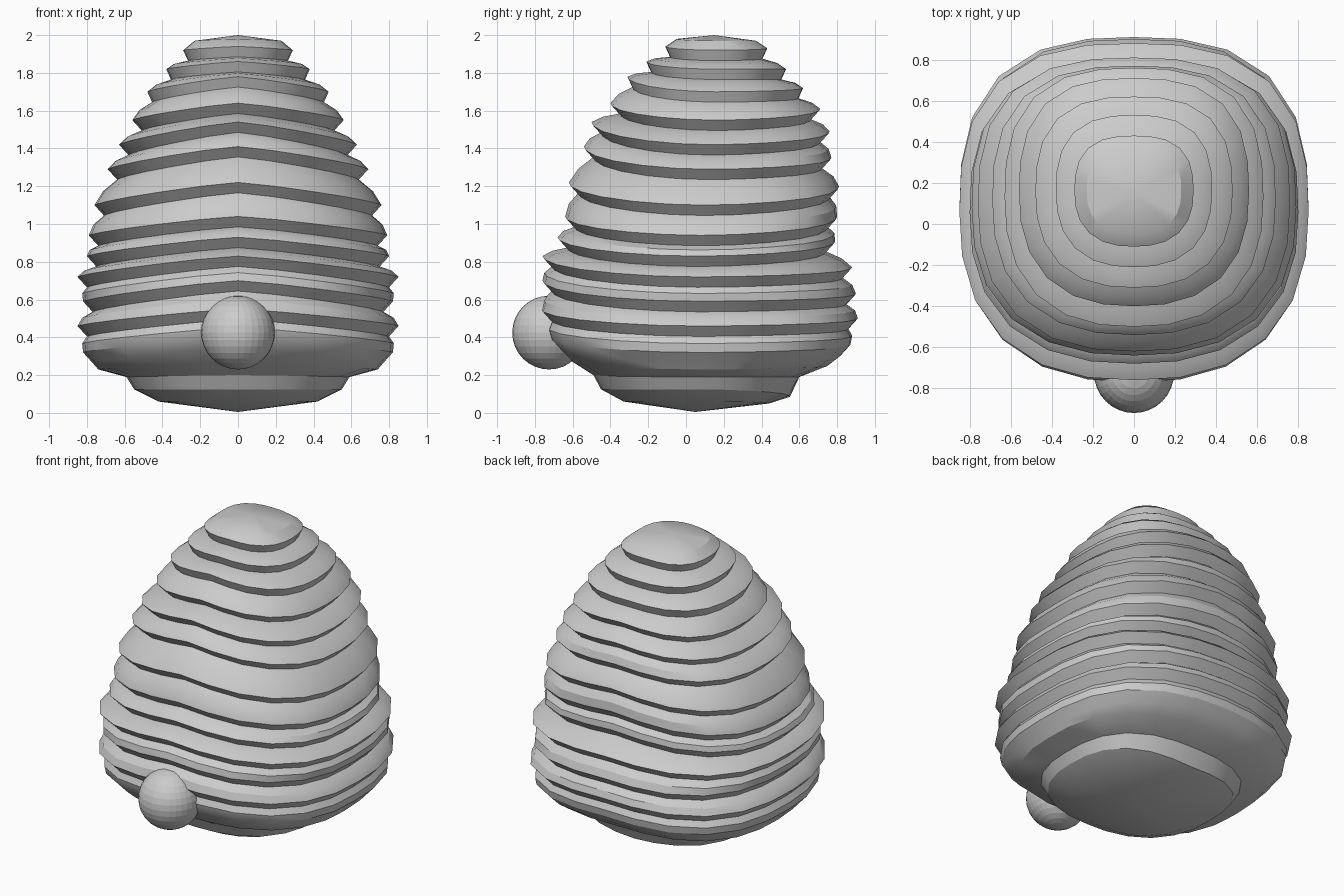
import bpy, bmesh, math

if "Cube" in bpy.data.objects:
    bpy.data.objects.remove(bpy.data.objects["Cube"])

SIDES = 24

# Ridges from top to bottom: side height, half width, front y, back y, front lift, back lift
RIDGES = [
    (1.92, 0.29, -0.11, 0.43, 0.02, 0.01),
    (1.82, 0.38, -0.21, 0.53, 0.04, 0.00),
    (1.70, 0.48, -0.31, 0.62, 0.08, 0.02),
    (1.55, 0.56, -0.40, 0.71, 0.09, 0.06),
    (1.42, 0.63, -0.50, 0.76, 0.12, 0.07),
    (1.29, 0.69, -0.54, 0.77, 0.12, 0.06),
    (1.10, 0.76, -0.62, 0.81, 0.12, 0.10),
    (0.94, 0.79, -0.64, 0.80, 0.10, 0.10),
    (0.83, 0.80, -0.68, 0.79, 0.10, 0.08),
    (0.72, 0.85, -0.76, 0.88, 0.11, 0.05),
    (0.59, 0.82, -0.76, 0.90, 0.11, 0.04),
    (0.46, 0.85, -0.77, 0.91, 0.09, 0.04),
    (0.32, 0.82, -0.72, 0.87, 0.08, 0.04),
    (0.23, 0.74, -0.60, 0.75, 0.04, 0.02),
]


def ring(bm, z, rx, y0, y1, lift0, lift1):
    """Rounded-square ring whose front and back rise above its sides."""
    cy, ry = (y0 + y1) / 2, (y1 - y0) / 2
    verts = []
    for i in range(SIDES):
        a = 2 * math.pi * i / SIDES
        c, s = math.cos(a), math.sin(a)
        p = 2.45 if s < 0 else 2.7
        k = (abs(c) ** p + abs(s) ** p) ** (-1 / p)
        lift = (lift0 if s < 0 else lift1) * (1 - abs(c) ** 1.3)
        verts.append(bm.verts.new((rx * c * k, cy + ry * s * k, z + lift)))
    return verts


def finish(bm, name, angle):
    bmesh.ops.recalc_face_normals(bm, faces=bm.faces)
    mesh = bpy.data.meshes.new(name)
    bm.to_mesh(mesh)
    bm.free()
    obj = bpy.data.objects.new(name, mesh)
    bpy.context.collection.objects.link(obj)
    bpy.context.view_layer.objects.active = obj
    obj.select_set(True)
    bpy.ops.object.shade_smooth_by_angle(angle=math.radians(angle))
    obj.select_set(False)
    return obj


# Hive body: bulging shoulder, sharp ridge, then an undercut groove
bm = bmesh.new()
profile = [(1.97, 0.23, -0.05, 0.37, 0.01, 0.0)]
for n, (z, rx, y0, y1, l0, l1) in enumerate(RIDGES):
    if 0 < n < len(RIDGES) - 1:
        m = [(p + q) / 2 for p, q in zip(profile[-1], RIDGES[n])]
        profile.append((m[0] + 0.005, m[1] + 0.015, m[2] - 0.015, m[3] + 0.015, m[4], m[5]))
    profile.append((z, rx, y0, y1, l0, l1))
    if n < len(RIDGES) - 1:
        inset = 0.025 if n < 3 else 0.05
        profile.append((z - 0.055, rx - inset, y0 + inset, y1 - inset, l0, l1))

# Narrow foot and shallow pointed underside
profile += [(0.19, 0.59, -0.49, 0.60, 0.01, 0.0),
            (0.125, 0.55, -0.45, 0.55, 0.0, -0.04),
            (0.06, 0.42, -0.33, 0.44, 0.0, -0.01)]
rings = [ring(bm, *p) for p in profile]
for a, b in zip(rings, rings[1:]):
    for i in range(SIDES):
        j = (i + 1) % SIDES
        bm.faces.new((a[i], a[j], b[j], b[i]))
for loop, co in ((rings[0], (0, 0.15, 2.0)), (rings[-1], (0, 0.05, 0.005))):
    tip = bm.verts.new(co)
    for i in range(SIDES):
        bm.faces.new((loop[i], loop[(i + 1) % SIDES], tip))
finish(bm, "hive_body", 30)

# Round entrance ball at the front
bpy.ops.mesh.primitive_uv_sphere_add(segments=32, ring_count=16, radius=0.195,
                                     location=(0, -0.725, 0.425))
bpy.context.object.name = "entrance_ball"
